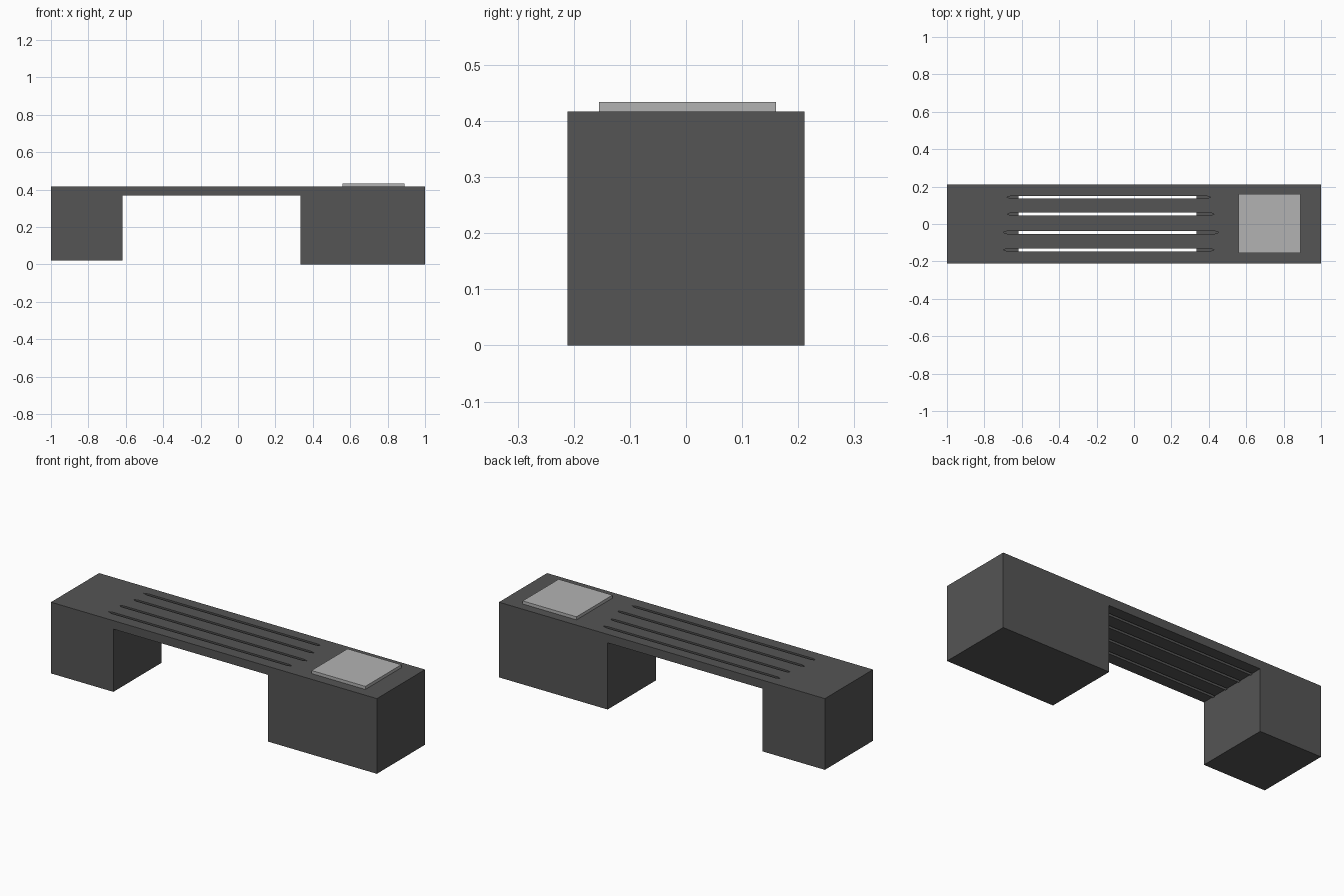
import bpy, bmesh

if "Cube" in bpy.data.objects:
    bpy.data.objects.remove(bpy.data.objects["Cube"])


def prism(name, points, to_3d, a, b):
    """Extrude a 2D outline between depths a and b."""
    bm = bmesh.new()
    lo = [bm.verts.new(to_3d(p, a)) for p in points]
    hi = [bm.verts.new(to_3d(p, b)) for p in points]
    n = len(points)
    bm.faces.new(lo)
    bm.faces.new(hi[::-1])
    for i in range(n):
        j = (i + 1) % n
        bm.faces.new((lo[j], lo[i], hi[i], hi[j]))
    bmesh.ops.recalc_face_normals(bm, faces=bm.faces)
    mesh = bpy.data.meshes.new(name)
    bm.to_mesh(mesh)
    bm.free()
    ob = bpy.data.objects.new(name, mesh)
    bpy.context.collection.objects.link(ob)
    return ob


def colour(ob, value):
    mat = bpy.data.materials.new(ob.name + "_grey")
    mat.diffuse_color = (value, value, value, 1)
    mat.use_nodes = True
    mat.node_tree.nodes["Principled BSDF"].inputs["Base Color"].default_value = mat.diffuse_color
    ob.data.materials.append(mat)


# Bench body: side profile with two block legs, left one slightly shorter
TOP = 0.417
profile = [(-1, 0.022), (-0.617, 0.022), (-0.617, 0.37), (0.333, 0.37),
           (0.333, 0), (1, 0), (1, TOP), (-1, TOP)]
bench = prism("bench_body", profile, lambda p, d: (p[0], d, p[1]), -0.211, 0.211)
colour(bench, 0.09)

# Long drainage slots with tapered ends, cut through the seat
slots = [(0.143, -0.68, 0.41), (0.053, -0.68, 0.43),
         (-0.045, -0.70, 0.455), (-0.138, -0.70, 0.43)]
h = 0.008
for y, x0, x1 in slots:
    outline = [(x0, y), (x0 + 0.025, y - h), (x1 - 0.025, y - h),
               (x1, y), (x1 - 0.025, y + h), (x0 + 0.025, y + h)]
    cutter = prism("slot_cutter", outline, lambda p, d: (p[0], p[1], d), 0.366, 0.5)
    cutter.hide_render = True
    mod = bench.modifiers.new("slot", 'BOOLEAN')
    mod.operation = 'DIFFERENCE'
    mod.solver = 'EXACT'
    mod.object = cutter
    bpy.context.view_layer.objects.active = bench
    bpy.ops.object.modifier_apply(modifier=mod.name)
    bpy.data.objects.remove(cutter)

# Light pad on the right end
pad = prism("top_pad", [(0.56, -0.155), (0.89, -0.155), (0.89, 0.16), (0.56, 0.16)],
            lambda p, d: (p[0], p[1], d), TOP, 0.434)
colour(pad, 0.45)
